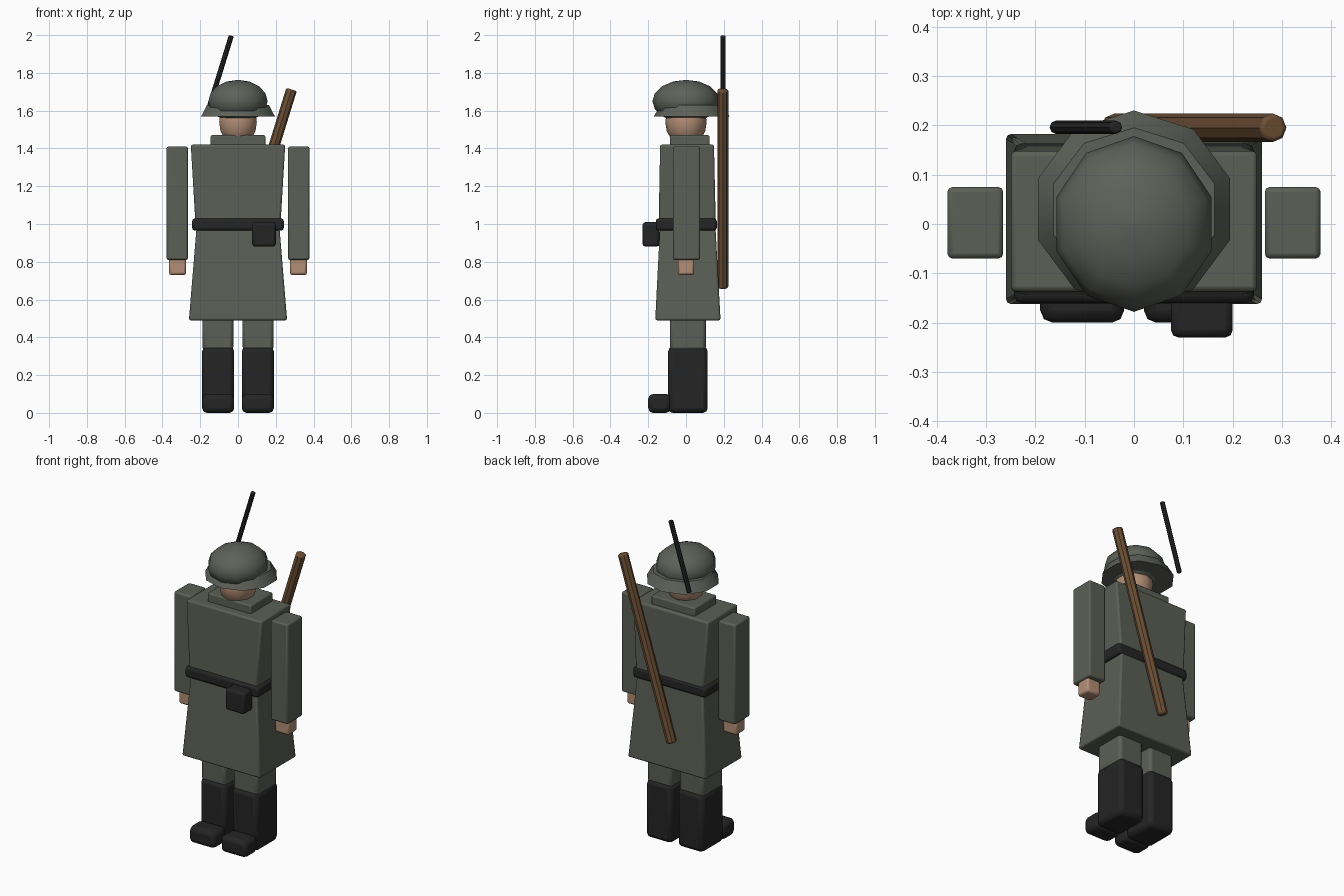
import bpy, math

if "Cube" in bpy.data.objects:
    bpy.data.objects.remove(bpy.data.objects["Cube"])

def mat(name, rgb):
    m = bpy.data.materials.new(name)
    m.diffuse_color = (*rgb, 1)
    m.use_nodes = True
    m.node_tree.nodes["Principled BSDF"].inputs["Base Color"].default_value = m.diffuse_color
    return m

COAT = mat("grey green cloth", (0.105, 0.115, 0.092))
HELMET = mat("helmet green", (0.11, 0.12, 0.10))
BLACK = mat("black leather", (0.018, 0.018, 0.018))
SKIN = mat("skin", (0.45, 0.27, 0.18))
WOOD = mat("brown wood", (0.15, 0.078, 0.035))

def finish(name, verts, faces, material, bevel=0.0, segments=2):
    me = bpy.data.meshes.new(name)
    me.from_pydata(verts, [], faces)
    me.materials.append(material)
    ob = bpy.data.objects.new(name, me)
    bpy.context.collection.objects.link(ob)
    bpy.ops.object.select_all(action='DESELECT')
    ob.select_set(True)
    bpy.context.view_layer.objects.active = ob
    if bevel:
        b = ob.modifiers.new("soft edges", 'BEVEL')
        b.width, b.segments, b.limit_method = bevel, segments, 'ANGLE'
        b.angle_limit = math.radians(50)
    bpy.ops.object.shade_smooth_by_angle(angle=math.radians(40))
    return ob

def block(name, low, high, material, bevel=0.012):
    """Tapered block between two rectangles (x0, x1, y0, y1, z)."""
    v = []
    for x0, x1, y0, y1, z in (low, high):
        v += [(x0, y0, z), (x1, y0, z), (x1, y1, z), (x0, y1, z)]
    f = [(3, 2, 1, 0), (4, 5, 6, 7)]
    f += [(i, (i + 1) % 4, (i + 1) % 4 + 4, i + 4) for i in range(4)]
    return finish(name, v, f, material, bevel)

def box(name, x0, x1, y0, y1, z0, z1, material, bevel=0.012):
    return block(name, (x0, x1, y0, y1, z0), (x0, x1, y0, y1, z1), material, bevel)

def lathe(name, rings, material, n=10, cy=0.0, bevel=0.0):
    """Stack of elliptical rings (rx, ry, z), with closed ends."""
    v = [(rx * math.sin(2 * math.pi * i / n), cy + ry * math.cos(2 * math.pi * i / n), z)
         for rx, ry, z in rings for i in range(n)]
    f = [tuple(range(n)), tuple(reversed(range(len(v) - n, len(v))))]
    for r in range(len(rings) - 1):
        for i in range(n):
            a, b = r * n + i, r * n + (i + 1) % n
            f.append((b, a, a + n, b + n))
    return finish(name, v, f, material, bevel)

def ball(name, rx, ry, rz, z, material, n=10, steps=8, cy=0.0):
    rings = []
    for k in range(steps + 1):
        t = math.pi * k / steps
        s = max(math.sin(t), 0.01)
        rings.append((rx * s, ry * s, z - rz * math.cos(t)))
    return lathe(name, rings, material, n, cy)

def rod(name, radius, length, centre, tilt, material, bevel):
    h = length / 2
    ob = lathe(name, [(radius, radius, -h), (radius, radius, h)], material, 8, 0, bevel)
    ob.location = centre
    ob.rotation_euler = (0, tilt, 0)
    return ob

# Legs, boots, arms and hands on both sides
for side, s in (("left", -1), ("right", 1)):
    def pair(name, x0, x1, *rest):
        a, b = sorted((s * x0, s * x1))
        box(side + "_" + name, a, b, *rest)
    pair("boot", 0.02, 0.19, -0.095, 0.115, 0.0, 0.35, BLACK, 0.025)
    pair("boot_toe", 0.02, 0.19, -0.20, -0.08, 0.0, 0.10, BLACK, 0.025)
    pair("trouser_leg", 0.025, 0.188, -0.085, 0.105, 0.33, 0.53, COAT, 0.018)
    pair("sleeve", 0.265, 0.378, -0.07, 0.075, 0.81, 1.41, COAT, 0.01)
    pair("hand", 0.275, 0.365, -0.043, 0.043, 0.73, 0.83, SKIN, 0.012)

# Greatcoat
block("coat_skirt", (-0.26, 0.26, -0.163, 0.183, 0.49),
      (-0.218, 0.218, -0.137, 0.155, 1.0), COAT, 0.01)
block("coat_torso", (-0.224, 0.224, -0.145, 0.158, 0.98),
      (-0.25, 0.25, -0.137, 0.148, 1.42), COAT, 0.01)
box("collar", -0.145, 0.145, -0.085, 0.125, 1.40, 1.47, COAT, 0.008)

# Belt and pouch
box("belt", -0.243, 0.243, -0.16, 0.163, 0.965, 1.03, BLACK, 0.015)
box("belt_pouch", 0.075, 0.2, -0.23, -0.14, 0.88, 1.01, BLACK, 0.015)

# Head and helmet
ball("head", 0.105, 0.11, 0.13, 1.54, SKIN)
ball("helmet_dome", 0.165, 0.178, 0.113, 1.65, HELMET)
lathe("helmet_brim", [(0.205, 0.20, 1.57), (0.172, 0.165, 1.63)], HELMET, 10, 0.03)

# Slung pole and thin rod on the back
rod("slung_pole", 0.029, 1.10, (0.121, 0.195, 1.187), 0.3, WOOD, 0.008)
rod("thin_rod", 0.0135, 0.42, (-0.0975, 0.196, 1.796), 0.3, BLACK, 0.005)
